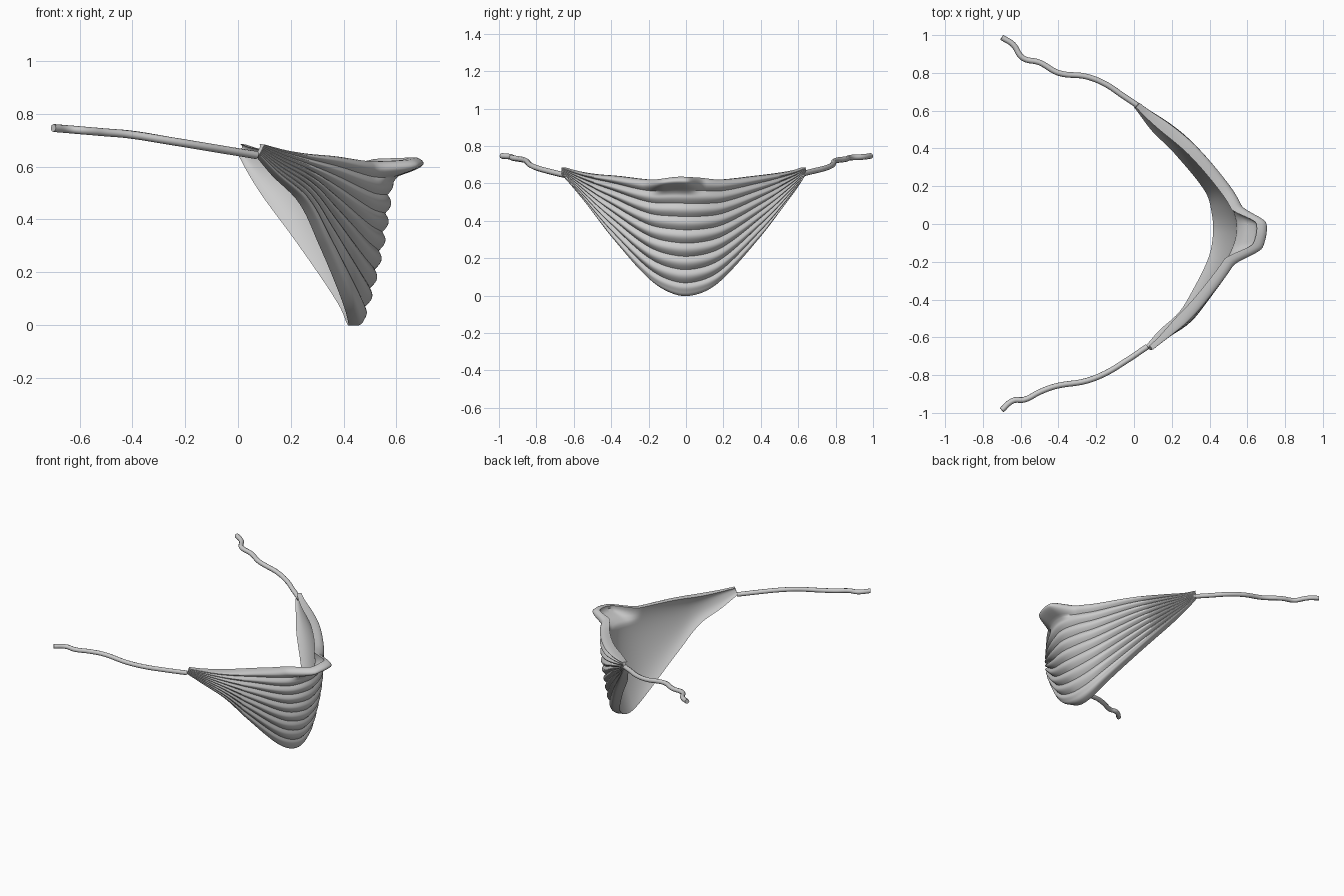
import bpy, bmesh, math
from mathutils import Vector

if "Cube" in bpy.data.objects:
    bpy.data.objects.remove(bpy.data.objects["Cube"])

fabric = bpy.data.materials.new("light_grey_fabric")
fabric.use_nodes = True
grey = (0.6, 0.6, 0.6, 1)
fabric.diffuse_color = grey
fabric.node_tree.nodes["Principled BSDF"].inputs["Base Color"].default_value = grey


def finish(ob):
    ob.data.materials.append(fabric)
    bpy.ops.object.select_all(action="DESELECT")
    ob.select_set(True)
    bpy.context.view_layer.objects.active = ob
    bpy.ops.object.shade_smooth_by_angle(angle=math.radians(50))


def smoothstep(a, b, t):
    t = min(1, max(0, (t - a) / (b - a)))
    return t * t * (3 - 2 * t)


# Edges of the cloth: y, top x, top z, bottom x, bottom z
EDGES = [
    (-.665, .10, .685, .08, .645), (-.60, .18, .665, .15, .57),
    (-.52, .27, .65, .26, .47), (-.40, .38, .64, .34, .31),
    (-.20, .53, .62, .44, .085), (-.05, .59, .635, .47, .003),
    (.08, .57, .63, .46, .012), (.20, .50, .62, .42, .085),
    (.40, .33, .64, .26, .31), (.52, .19, .655, .14, .47),
    (.60, .08, .67, .06, .58), (.64, .03, .685, .02, .645),
]


def edge_at(y):
    """Smooth interpolation through the edge stations."""
    i = 0
    while i < len(EDGES) - 2 and y > EDGES[i + 1][0]:
        i += 1
    a, b = EDGES[i], EDGES[i + 1]
    before, after = EDGES[max(i - 1, 0)], EDGES[min(i + 2, len(EDGES) - 1)]
    h = b[0] - a[0]
    t = (y - a[0]) / h
    out = []
    for k in range(1, 5):
        m0 = (b[k] - before[k]) / (b[0] - before[0]) * h
        m1 = (after[k] - a[k]) / (after[0] - a[0]) * h
        out.append((2*t**3 - 3*t*t + 1) * a[k] + (t**3 - 2*t*t + t) * m0
                   + (3*t*t - 2*t**3) * b[k] + (t**3 - t*t) * m1)
    return out


def cloth_point(y, v, depth, pleat):
    """Point at height fraction v, set inward by depth."""
    tx, tz, bx, bz = edge_at(y)
    x, z = bx + (tx - bx) * v, bz + (tz - bz) * v
    side = math.tanh(4 * y) * 0.87
    span = smoothstep(0, .25, tz - bz)
    push = .02 * span * math.sin(math.pi * v) - depth
    # rounded pleats with creases between them
    push += pleat * span * (abs(math.sin(math.pi * 9 * v)) - .6) * smoothstep(0, .1, v)
    # nose lip flaring outward at the top
    nose = smoothstep(-.22, -.12, y) * (1 - smoothstep(.0, .10, y))
    x += .11 * nose * smoothstep(.84, .97, v)
    return Vector((x + push * math.cos(side), y + push * math.sin(side), z))


# Mask: closed loop of outer pleats and smooth lining, lofted across
COLUMNS, OUTER, INNER = 110, 108, 30
bm = bmesh.new()
rings = []
for c in range(COLUMNS + 1):
    y = EDGES[0][0] + (EDGES[-1][0] - EDGES[0][0]) * c / COLUMNS
    ring = []
    for j in range(OUTER + 1):
        v = j / OUTER
        rounding = .014 * max(0, 1 - min(v, 1 - v) / .025) ** 2
        ring.append(bm.verts.new(cloth_point(y, v, rounding, .018)))
    for j in range(INNER + 1):
        v = 1 - j / INNER
        depth = .034 + .018 * abs(2 * v - 1) ** 4
        depth *= .55 + .45 * smoothstep(.0, .15, .665 - abs(y))
        ring.append(bm.verts.new(cloth_point(y, v, depth, 0)))
    rings.append(ring)
n = len(rings[0])
for a, b in zip(rings, rings[1:]):
    for j in range(n):
        bm.faces.new((a[j], b[j], b[(j + 1) % n], a[(j + 1) % n]))
bm.faces.new(rings[0])
bm.faces.new(rings[-1][::-1])
bmesh.ops.recalc_face_normals(bm, faces=bm.faces)
mesh = bpy.data.meshes.new("mask_cloth")
bm.to_mesh(mesh)
bm.free()
mask = bpy.data.objects.new("mask_cloth", mesh)
bpy.context.collection.objects.link(mask)
finish(mask)


# Ties: wavy cords running back from each end of the cloth
def tie(name, path):
    curve = bpy.data.curves.new(name, "CURVE")
    curve.dimensions = "3D"
    curve.bevel_depth = .015
    curve.bevel_resolution = 2
    curve.use_fill_caps = True
    curve.resolution_u = 6
    spline = curve.splines.new("BEZIER")
    spline.bezier_points.add(len(path) - 1)
    for p, (x, y) in zip(spline.bezier_points, path):
        p.co = (x, y, .655 - .165 * x - .00 if x > -.4 else .721 + .085 * (-.4 - x))
        p.handle_left_type = p.handle_right_type = "AUTO"
    ob = bpy.data.objects.new(name, curve)
    bpy.context.collection.objects.link(ob)
    bpy.ops.object.select_all(action="DESELECT")
    ob.select_set(True)
    bpy.context.view_layer.objects.active = ob
    bpy.ops.object.convert(target="MESH")
    finish(bpy.context.view_layer.objects.active)


tie("left_tie", [(.03, .62), (-.06, .68), (-.15, .74), (-.25, .78), (-.40, .80),
                 (-.50, .855), (-.59, .88), (-.64, .95), (-.70, .988)])
tie("right_tie", [(.07, -.65), (-.05, -.73), (-.15, -.79), (-.25, -.83), (-.42, -.86),
                  (-.50, -.89), (-.58, -.93), (-.64, -.935), (-.70, -.985)])
